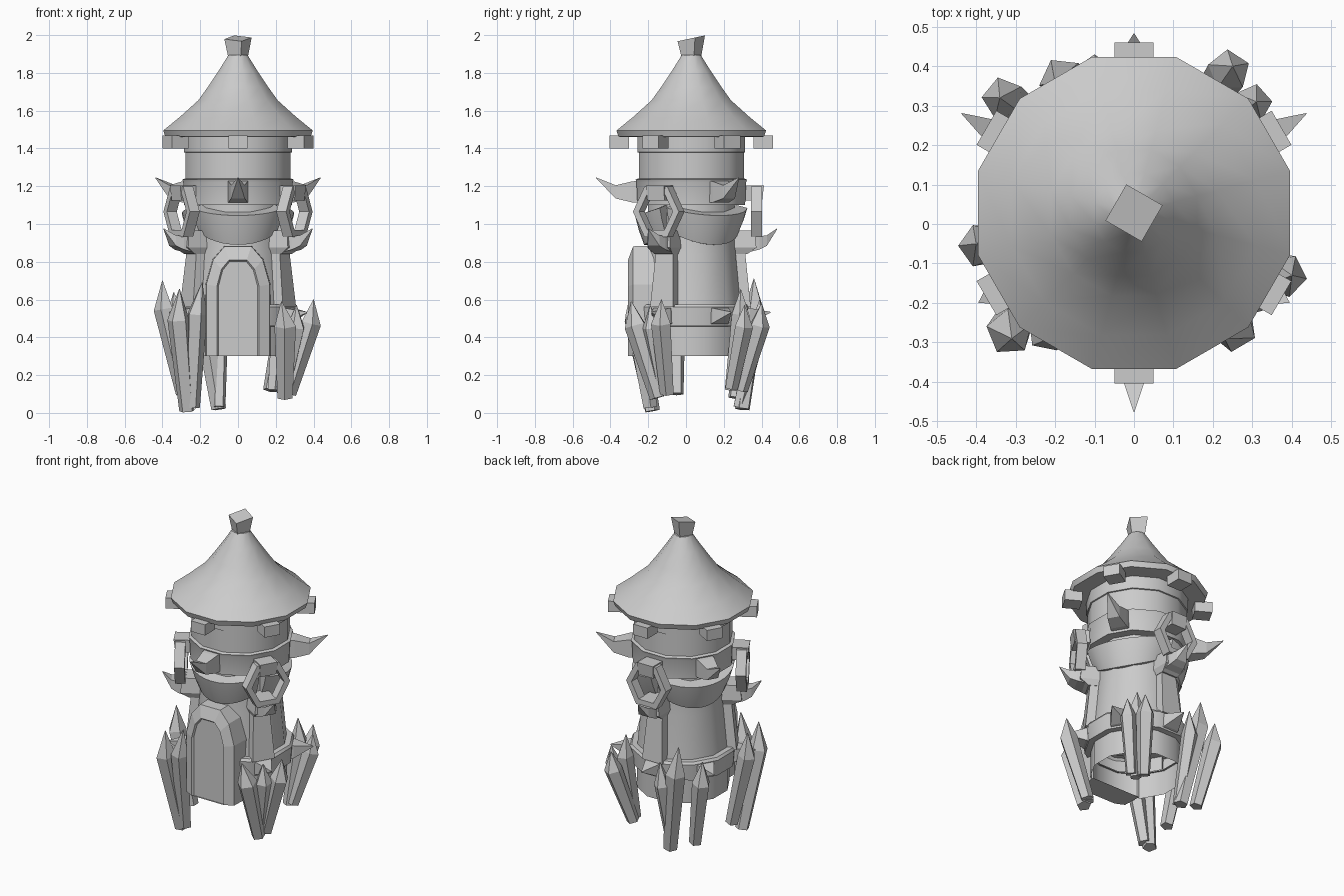
import bpy
import math
from mathutils import Vector

cube = bpy.data.objects.get("Cube")
if cube:
    bpy.data.objects.remove(cube, do_unlink=True)

stone = bpy.data.materials.new("grey stone")
stone.use_nodes = True
GREY = (0.6, 0.6, 0.6, 1)
stone.diffuse_color = GREY
stone.node_tree.nodes["Principled BSDF"].inputs["Base Color"].default_value = GREY

CX, CY = 0.0, 0.028
SPIKE_DIRS = (-90, 30, 150)
RING_DIRS = (-30, 90, 210)


def at(angle, r, t, z):
    """Point at radius r, sideways offset t and height z, facing a direction."""
    a = math.radians(angle)
    return Vector((CX + r * math.cos(a) - t * math.sin(a),
                   CY + r * math.sin(a) + t * math.cos(a), z))


def loft(name, rings, start=True, end=True, smooth=0, closed=False):
    """Skin a row of equal closed sections."""
    n = len(rings[0])
    verts = [p for ring in rings for p in ring]
    faces = []
    count = len(rings)
    for i in range(count if closed else count - 1):
        j = (i + 1) % count
        for k in range(n):
            m = (k + 1) % n
            faces.append((i * n + k, i * n + m, j * n + m, j * n + k))
    if not closed:
        if start:
            faces.append(tuple(reversed(range(n))))
        if end:
            faces.append(tuple(range((count - 1) * n, count * n)))
    me = bpy.data.meshes.new(name)
    me.from_pydata(verts, [], faces)
    me.materials.append(stone)
    ob = bpy.data.objects.new(name, me)
    bpy.context.collection.objects.link(ob)
    bpy.ops.object.select_all(action='DESELECT')
    ob.select_set(True)
    bpy.context.view_layer.objects.active = ob
    bpy.ops.object.mode_set(mode='EDIT')
    bpy.ops.mesh.select_all(action='SELECT')
    bpy.ops.mesh.normals_make_consistent(inside=False)
    bpy.ops.object.mode_set(mode='OBJECT')
    if smooth:
        bpy.ops.object.shade_smooth_by_angle(angle=math.radians(smooth))
    return ob


def lathe(name, profile, start=True, end=True, sides=12):
    """Turn (face radius, height) pairs around the tower axis."""
    k = 1 / math.cos(math.pi / sides)
    rings = [[at(15 + 360 * i / sides, r * k, 0, z) for i in range(sides)]
             for r, z in profile]
    return loft(name, rings, start, end, smooth=33)


def slab(name, angle, sections):
    """Stack of rectangles (r_in, r_out, half_width, z)."""
    return loft(name, [[at(angle, a, -w, z), at(angle, b, -w, z),
                        at(angle, b, w, z), at(angle, a, w, z)]
                       for a, b, w, z in sections])


def horn(name, angle, sections):
    """Outward row of rectangles (r, half_width, z_low, z_high)."""
    return loft(name, [[at(angle, r, -w, lo), at(angle, r, w, lo),
                        at(angle, r, w, hi), at(angle, r, -w, hi)]
                       for r, w, lo, hi in sections])


# Tower body
lathe("base_wall", [(0.262, 0.30), (0.262, 0.47)], start=False, end=False)
lathe("base_band", [(0.25, 0.455), (0.295, 0.46), (0.302, 0.56), (0.292, 0.575), (0.24, 0.575)],
      start=False)
lathe("shaft", [(0.26, 0.57), (0.235, 0.84), (0.23, 0.95), (0.23, 1.12)])
lathe("gallery_band", [(0.23, 1.10), (0.285, 1.10), (0.29, 1.22), (0.295, 1.235), (0.27, 1.245)])
lathe("upper_drum", [(0.278, 1.24), (0.278, 1.39)])
lathe("upper_band", [(0.27, 1.375), (0.285, 1.38), (0.285, 1.47)])

# Roof and its crown block
lathe("roof", [(0.28, 1.46), (0.385, 1.462), (0.396, 1.495), (0.31, 1.565), (0.21, 1.655),
               (0.16, 1.725), (0.10, 1.815), (0.05, 1.895)])
loft("crown", [[at(15 + 90 * i, r, 0, z + tilt * math.sin(math.radians(15 + 90 * i)))
                for i in range(4)]
               for r, z, tilt in ((0.055, 1.89, 0), (0.075, 1.983, 0.016))])

for i in range(6):
    a = 30 + 60 * i
    slab("eave_beam", a, [(0.33, 0.432, 0.05, 1.40), (0.33, 0.432, 0.05, 1.468)])
    if i != 4:
        horn("band_spike", a, [(0.27, 0.055, 0.465, 0.56), (0.31, 0.05, 0.475, 0.555),
                               (0.42, 0.002, 0.53, 0.535)])

# Curved horns and draped bowl plates
for a in SPIKE_DIRS:
    horn("gallery_horn", a, [(0.27, 0.055, 1.115, 1.23), (0.315, 0.05, 1.115, 1.225),
                             (0.40, 0.036, 1.135, 1.205), (0.505, 0.001, 1.243, 1.247)])
    strips = []
    for i in range(13):
        u = i / 6 - 1
        top, low = 1.045 + 0.04 * u * u, 0.89 + 0.07 * u * u
        ang = a + 56 * u
        strips.append([at(ang, 0.22, 0, low), at(ang, 0.25, 0, low),
                       at(ang, 0.278, 0, (top + low) / 2), at(ang, 0.298, 0, top),
                       at(ang, 0.22, 0, top + 0.02)])
    loft("draped_plate", strips, smooth=30)

# Buttresses, lower horns and hanging rings
for a in RING_DIRS:
    slab("buttress", a, [(0.20, 0.315, 0.07, 0.56), (0.20, 0.285, 0.052, 0.85)])
    slab("buttress_cap", a, [(0.20, 0.295, 0.055, 0.84), (0.20, 0.345, 0.07, 0.875),
                             (0.20, 0.335, 0.06, 0.965)])
    horn("lower_horn", a, [(0.30, 0.06, 0.85, 0.955), (0.36, 0.05, 0.865, 0.935),
                           (0.40, 0.036, 0.885, 0.94), (0.455, 0.001, 0.973, 0.977)])
    slab("ring_mount", a, [(0.25, 0.375, 0.052, 1.125), (0.25, 0.385, 0.055, 1.205)])
    hoop = []
    for i in range(6):
        c, s = math.cos(math.pi * i / 3), math.sin(math.pi * i / 3)
        hoop.append([at(a, 0.345 + dr, q * 0.96 * c, 1.065 + q * s * 1.05)
                     for q, dr in ((0.107, -0.03), (0.146, -0.03),
                                   (0.146, 0.03), (0.107, 0.03))])
    loft("hanging_ring", hoop, closed=True)


# Arched doorway: sloped surround and shallow panel
def arch(w, spring, top, y):
    half = [(w, 0.30), (w, spring), (w * 0.78, spring + (top - spring) * 0.65),
            (w * 0.42, top)]
    pts = half + [(-x, z) for x, z in reversed(half)]
    return [Vector((CX + x, y, z)) for x, z in pts]


loft("door_surround", [arch(0.172, 0.68, 0.885, -0.16), arch(0.168, 0.68, 0.882, -0.28),
                       arch(0.112, 0.67, 0.81, -0.307), arch(0.104, 0.668, 0.802, -0.297)],
     start=False)

# Leaning shards around the foot: base point, tip point, widest radius
SHARDS = [
    ((-0.29, -0.05, 0.10), (-0.40, -0.05, 0.70), 0.055),
    ((-0.27, -0.18, 0.01), (-0.31, -0.29, 0.655), 0.06),
    ((-0.24, -0.19, 0.03), (-0.19, -0.28, 0.69), 0.055),
    ((0.27, -0.10, 0.10), (0.40, -0.13, 0.60), 0.055),
    ((0.25, -0.15, 0.08), (0.23, -0.29, 0.59), 0.06),
    ((0.24, -0.12, 0.10), (0.31, -0.19, 0.57), 0.05),
    ((0.17, 0.29, 0.12), (0.25, 0.40, 0.58), 0.055),
    ((0.22, 0.24, 0.13), (0.31, 0.31, 0.57), 0.05),
    ((0.19, 0.24, 0.12), (0.22, 0.29, 0.655), 0.05),
    ((-0.10, 0.30, 0.02), (-0.20, 0.36, 0.71), 0.06),
    ((-0.25, 0.26, 0.08), (-0.34, 0.32, 0.64), 0.055),
    ((-0.10, 0.28, 0.03), (-0.09, 0.39, 0.60), 0.05),
]
for n, (base, tip, width) in enumerate(SHARDS):
    base, tip = Vector(base), Vector(tip)
    axis = tip - base
    side = axis.cross(Vector((0, 1, 0))).normalized()
    other = axis.cross(side).normalized()
    out = Vector((base.x - CX, base.y - CY, 0)).normalized()
    rings = []
    for f, r, bow in ((0, 0.7, 0), (0.75, 1, 0.02), (1, 0.03, 0)):
        mid = base + axis * f + out * bow
        rings.append([mid + (side * math.cos(t) + other * math.sin(t)) * width * r
                      for t in (math.tau * k / 5 + n for k in range(5))])
    loft("foot_shard", rings)
